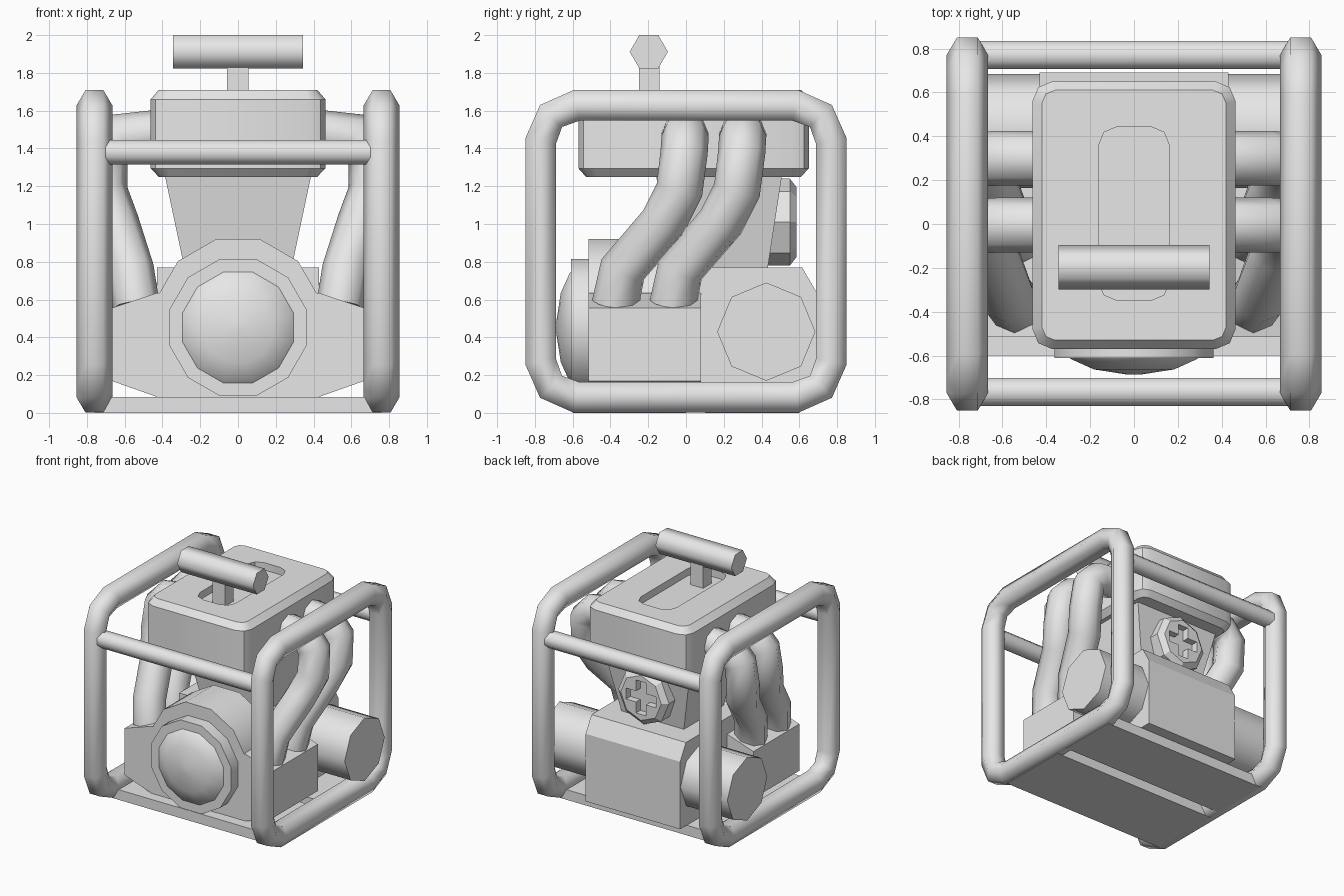
import bpy, bmesh
from math import pi, sin, cos, radians
from mathutils import Vector

cube = bpy.data.objects.get("Cube")
if cube:
    bpy.data.objects.remove(cube, do_unlink=True)

grey = bpy.data.materials.new("plain_grey")
grey.use_nodes = True
grey.diffuse_color = (0.8, 0.8, 0.8, 1)
grey.node_tree.nodes["Principled BSDF"].inputs["Base Color"].default_value = (0.8, 0.8, 0.8, 1)


def loft(name, rings, smooth=0, closed=False):
    """Skin equal-length rings; smooth is the sharp-edge angle, 0 for flat."""
    bm = bmesh.new()
    loops = [[bm.verts.new(p) for p in ring] for ring in rings]
    n = len(loops[0])
    pairs = list(zip(loops, loops[1:]))
    if closed:
        pairs.append((loops[-1], loops[0]))
    for a, b in pairs:
        for i in range(n):
            j = (i + 1) % n
            bm.faces.new((a[i], a[j], b[j], b[i]))
    if not closed:
        bm.faces.new(loops[0])
        bm.faces.new(loops[-1])
    bmesh.ops.recalc_face_normals(bm, faces=bm.faces)
    for f in bm.faces:
        f.smooth = smooth > 0
    me = bpy.data.meshes.new(name)
    bm.to_mesh(me)
    bm.free()
    if smooth:
        me.set_sharp_from_angle(angle=radians(smooth))
    me.materials.append(grey)
    ob = bpy.data.objects.new(name, me)
    bpy.context.collection.objects.link(ob)
    return ob


def sweep(name, path, ref, r, n, smooth=70, closed=False, turn=0):
    """Round tube of n sides along a path; ref sets where the first corner lies."""
    pts, ref, rings = [Vector(p) for p in path], Vector(ref), []
    last = len(pts) - 1
    for i, p in enumerate(pts):
        before = pts[i - 1] if closed or i else p
        after = pts[(i + 1) % len(pts)] if closed or i < last else p
        t = (p - before).normalized() + (after - p).normalized()
        t.normalize()
        u = (ref - t * ref.dot(t)).normalized()
        v = t.cross(u)
        rings.append([p + r * (cos(a) * u + sin(a) * v)
                      for a in (turn + 2 * pi * k / n for k in range(n))])
    return loft(name, rings, smooth, closed)


def prism(name, profile, axis, lo, hi):
    """Extrude a 2D profile along x (profile y, z) or along y (profile x, z)."""
    def place(p, d):
        return (d, p[0], p[1]) if axis == "x" else (p[0], d, p[1])
    return loft(name, [[place(p, d) for p in profile] for d in (lo, hi)])


def box(name, x0, x1, y0, y1, z0, z1):
    return prism(name, [(x0, z0), (x1, z0), (x1, z1), (x0, z1)], "y", y0, y1)


def disc(r, n, y, z, turn=0):
    return [(r * cos(turn + 2 * pi * k / n), y, z + r * sin(turn + 2 * pi * k / n))
            for k in range(n)]


def rounded(hx, y0, y1, z, r):
    """Rectangle ring with two-step rounded corners."""
    ring = []
    for sx, cy, start in ((1, y1 - r, 0), (-1, y1 - r, 1), (-1, y0 + r, 2), (1, y0 + r, 3)):
        for k in range(3):
            a = start * pi / 2 + k * pi / 4
            ring.append((sx * (hx - r) + r * cos(a), cy + r * sin(a), z))
    return ring


# Side frames: closed hexagonal tubes
for side, s in (("left", 1), ("right", -1)):
    loop = [(s * 0.76, y, z + 0.855) for y, z in
            ((p[0], p[1]) for p in rounded(0.77, -0.7725, 0.7725, 0, 0.19))]
    sweep(side + "_frame", loop, (1, 0, 0), 0.095, 6, closed=True)

# Cross bars between the frames
for end, y in (("front", -0.767), ("rear", 0.77)):
    sweep(end + "_cross_bar", [(-0.72, y, 1.38), (0.72, y, 1.38)], (0, 0, 1), 0.069, 8, turn=pi / 8)

# Base plates
box("front_base_plate", -0.76, 0.76, -0.6, 0.0, 0.0, 0.083)
box("rear_base_plate", -0.76, 0.76, 0.1, 0.6, 0.0, 0.083)

# Engine block with sloped heads on both sides
half = [(0.43, 0.085), (0.67, 0.17), (0.67, 0.555), (0.43, 0.635)]
prism("engine_block", half + [(-x, z) for x, z in reversed(half)], "y", -0.515, 0.08)

# Rear gearbox with a chamfered top edge
prism("gearbox", [(-0.15, 0.085), (0.69, 0.085), (0.69, 0.64), (0.615, 0.77), (-0.15, 0.77)],
      "x", -0.43, 0.43)

# Front drum, rim and domed cover
turn = pi / 12
loft("engine_drum", [disc(0.45, 12, y, 0.485, turn) for y in (-0.515, -0.15)], 40)
loft("cover_rim", [disc(0.375, 12, y, 0.452, turn) for y in (-0.61, -0.5)], 40)
loft("domed_cover", [disc(r, 12, y, 0.452, turn) for r, y in
                     ((0.31, -0.6), (0.3, -0.615), (0.19, -0.663), (0.03, -0.687))], 60)

# Side canister running through both sides
sweep("side_canister", [(-0.855, 0.425, 0.43), (0.855, 0.425, 0.43)], (0, 0, 1), 0.26, 8)

# Tapered neck below the air box
loft("intake_neck", [[(-hx, y0, z), (hx, y0, z), (hx, y1, z), (-hx, y1, z)]
                     for hx, y0, y1, z in ((0.28, -0.08, 0.43, 0.75), (0.39, -0.16, 0.51, 1.27))])

# Air box with chamfered rims and a recessed slot on top
loft("air_box", [rounded(0.42, -0.53, 0.61, 1.25, 0.06),
                 rounded(0.463, -0.57, 0.65, 1.295, 0.09),
                 rounded(0.463, -0.57, 0.65, 1.66, 0.09),
                 rounded(0.42, -0.53, 0.61, 1.71, 0.06),
                 rounded(0.163, -0.35, 0.445, 1.71, 0.09),
                 rounded(0.163, -0.35, 0.445, 1.65, 0.09)], 35)

# Pull handle
box("handle_stem", -0.058, 0.055, -0.25, -0.14, 1.64, 1.86)
sweep("handle_grip", [(-0.345, -0.197, 1.912), (0.345, -0.197, 1.912)], (0, 1, 0), 0.101, 6)

# Rear knob with a cross-shaped recess
knob = loft("rear_knob", [disc(r, 8, y, 1.01) for r, y in
                          ((0.23, 0.38), (0.23, 0.55), (0.185, 0.585))])
w, h = 0.045, 0.135
quarter = [(h, -w), (h, w), (w, w)]
cross = []
for k in range(4):
    c, s = cos(k * pi / 2), sin(k * pi / 2)
    cross += [(x * c - z * s, 1.01 + x * s + z * c) for x, z in quarter]
cutter = prism("knob_cutter", cross, "y", 0.53, 0.65)
cutter.hide_render = True
cutter.hide_viewport = True
cut = knob.modifiers.new("cross_recess", "BOOLEAN")
cut.operation = "DIFFERENCE"
cut.object = cutter
cut.solver = "EXACT"

# Exhaust pipes, two on each side
route = [(0.54, -0.375, 0.57), (0.57, -0.335, 0.76), (0.65, -0.12, 1.01), (0.71, -0.035, 1.18),
         (0.7, -0.01, 1.38), (0.62, -0.005, 1.465), (0.42, -0.005, 1.48)]
for side, s in (("left", 1), ("right", -1)):
    for end, dy in (("front", 0), ("rear", 0.305)):
        sweep(f"{side}_{end}_pipe", [(s * x, y + dy, z) for x, y, z in route],
              (0, 1, 0), 0.125, 8)
